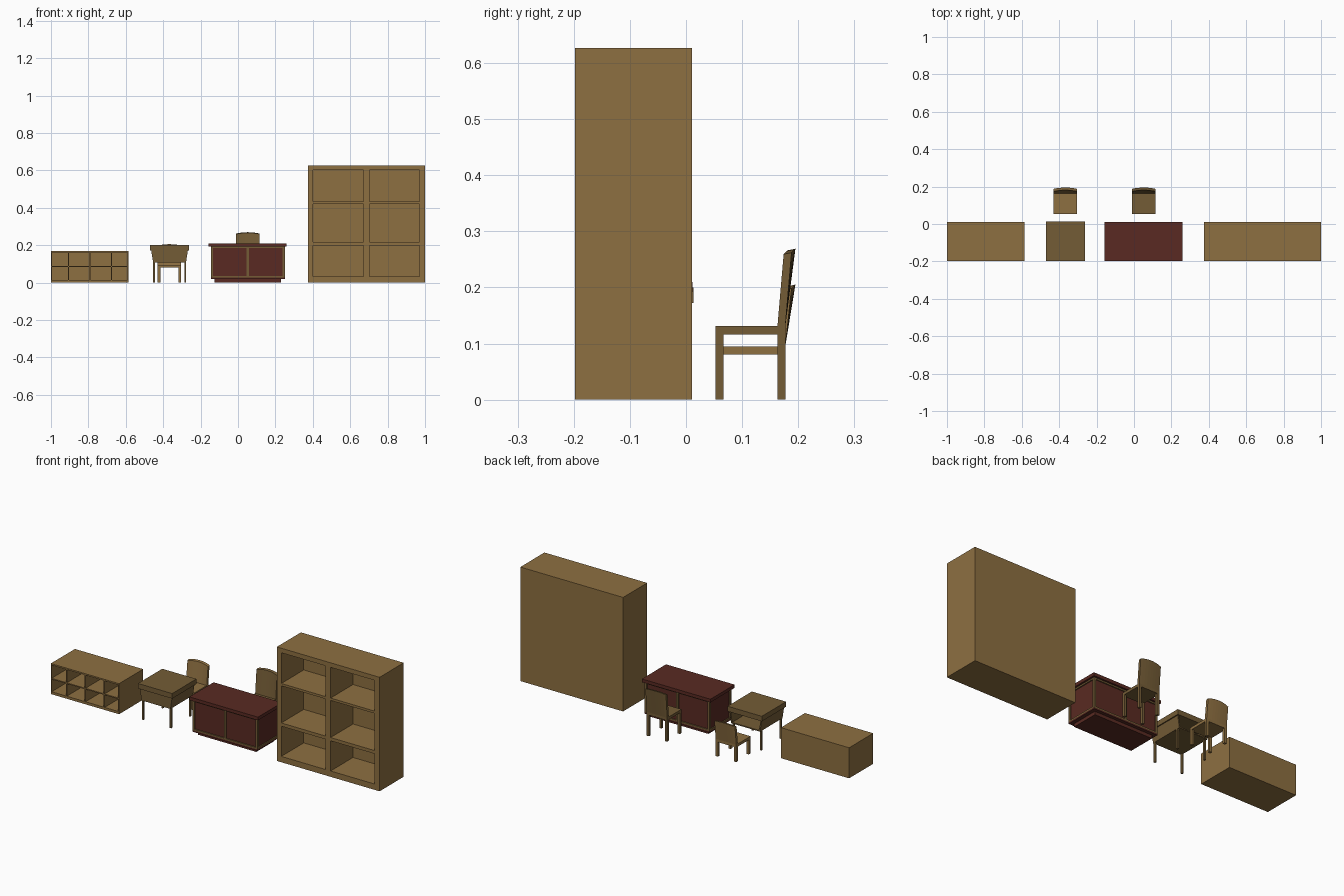
import bpy, bmesh, math

if "Cube" in bpy.data.objects:
    bpy.data.objects.remove(bpy.data.objects["Cube"])

def mat(name, c):
    m = bpy.data.materials.new(name)
    m.diffuse_color = (*c, 1)
    m.use_nodes = True
    m.node_tree.nodes["Principled BSDF"].inputs["Base Color"].default_value = m.diffuse_color
    return m

OAK = mat("oak", (0.27, 0.16, 0.053))
WALNUT = mat("walnut", (0.175, 0.108, 0.037))
RED = mat("mahogany", (0.10, 0.023, 0.016))

def finish(name, bm, m):
    bmesh.ops.recalc_face_normals(bm, faces=bm.faces)
    me = bpy.data.meshes.new(name)
    bm.to_mesh(me)
    bm.free()
    me.materials.append(m)
    ob = bpy.data.objects.new(name, me)
    bpy.context.collection.objects.link(ob)
    return ob

def box(name, x, y, z, m, taper=0.0):
    """Box from (min, max) ranges; taper pulls the bottom corners inward in x."""
    bm = bmesh.new()
    bmesh.ops.create_cube(bm, size=1)
    for v in bm.verts:
        i, j, k = (c > 0 for c in v.co)
        v.co = (x[i] + (0 if k else taper * (-1 if i else 1)), y[j], z[k])
    return finish(name, bm, m)

def cabinet(name, xs, zs, y0, y1, depth, m):
    """Solid carcass whose odd grid cells are pushed in as open compartments."""
    bm = bmesh.new()
    g = [[bm.verts.new((x, y0, z)) for z in zs] for x in xs]
    cells = []
    for i in range(len(xs) - 1):
        for j in range(len(zs) - 1):
            f = bm.faces.new((g[i][j], g[i + 1][j], g[i + 1][j + 1], g[i][j + 1]))
            if i % 2 and j % 2:
                cells.append(f)
    rim = [e for e in bm.edges if e.is_boundary]
    for f in cells:
        ring = list(f.verts)
        back = [bm.verts.new((v.co.x, y0 + depth, v.co.z)) for v in ring]
        bm.faces.remove(f)
        bm.faces.new(back)
        for k in range(4):
            n = (k + 1) % 4
            bm.faces.new((ring[k], ring[n], back[n], back[k]))
    out = bmesh.ops.extrude_edge_only(bm, edges=rim)["geom"]
    for v in out:
        if isinstance(v, bmesh.types.BMVert):
            v.co.y = y1
    bmesh.ops.holes_fill(bm, edges=[e for e in bm.edges if e.is_boundary], sides=0)
    return finish(name, bm, m)

def chair(prefix, cx, seat_z, top_z, m):
    hw, leg, t = 0.0625, 0.014, 0.015
    box(prefix + "_seat", (cx - hw, cx + hw), (0.053, 0.177), (seat_z - t, seat_z), m)
    for s in (-1, 1):
        x = sorted((cx + s * hw, cx + s * (hw - leg)))
        for part, y in (("front", 0.053), ("back", 0.163)):
            side = "left" if s < 0 else "right"
            box(f"{prefix}_{part}_leg_{side}", x, (y, y + leg), (0, seat_z - t), m)
    # leaning backrest that bows backward toward the top
    bm = bmesh.new()
    n, rows = 8, []
    for i in range(n + 1):
        u = 2 * i / n - 1
        x, bow = cx + u * hw, 1 - u * u
        yt, zt = 0.174 + 0.007 * bow, top_z - 0.007 + 0.007 * bow
        rows.append([bm.verts.new(p) for p in (
            (x, 0.163, seat_z), (x, 0.177, seat_z),
            (x, yt + leg, zt), (x, yt, zt - 0.003))])
    for a, b in zip(rows, rows[1:]):
        for k in range(4):
            bm.faces.new((a[k], a[(k + 1) % 4], b[(k + 1) % 4], b[k]))
    bm.faces.new(rows[0])
    bm.faces.new(rows[-1])
    finish(prefix + "_backrest", bm, m)

# Bookcase, two columns by three rows
cabinet("bookcase", (0.375, 0.402, 0.67, 0.702, 0.97, 1.0),
        (0, 0.032, 0.198, 0.216, 0.42, 0.433, 0.602, 0.627), -0.198, 0.011, 0.195, OAK)

# Low cubby unit, four columns by two rows
cabinet("cubby_unit", (-1, -0.995, -0.909, -0.903, -0.795, -0.789, -0.679, -0.673, -0.59, -0.585),
        (0, 0.014, 0.082, 0.088, 0.16, 0.168), -0.198, 0.011, 0.195, OAK)

# Pupil desk: lid, tapered book tray open toward the chair, thin legs
L, R = -0.47, -0.262
box("pupil_desk_top", (L, R), (-0.198, 0.013), (0.172, 0.2), WALNUT)
box("tray_front", (L + 0.006, R - 0.006), (-0.19, -0.182), (0.108, 0.172), WALNUT, 0.01)
box("tray_floor", (L + 0.016, R - 0.016), (-0.19, 0.005), (0.108, 0.114), WALNUT)
for s, x in ((1, L + 0.006), (-1, R - 0.006)):
    side = box("tray_side", (min(x, x + s * 0.007), max(x, x + s * 0.007)),
               (-0.19, 0.005), (0.108, 0.172), WALNUT)
    for v in side.data.vertices:
        if v.co.z < 0.12:
            v.co.x += s * 0.01
    for y in (-0.18, -0.012):
        lx = x + s * 0.014
        box("pupil_desk_leg", (lx - 0.005, lx + 0.005), (y - 0.005, y + 0.005), (0, 0.11), WALNUT)

# Teacher desk: top, body, plinth and light framing strips
X, Y, Z = (-0.145, 0.25), (-0.188, 0.002), (0.02, 0.192)
box("teacher_desk_top", (-0.157, 0.26), (-0.198, 0.012), (0.192, 0.21), RED)
box("teacher_desk_body", (X[0] + 0.006, X[1] - 0.006), (Y[0] + 0.006, Y[1] - 0.006), Z, RED)
box("teacher_desk_skirt", (X[0], X[1]), Y, (0.018, 0.026), RED)
box("teacher_desk_plinth", (-0.125, 0.23), (-0.17, -0.016), (0, 0.02), RED)
w, mid = 0.012, sum(X) / 2
for y in ((Y[0], Y[0] + w), (Y[1] - w, Y[1])):
    for x in (X[0], mid - w / 2, X[1] - w):
        box("frame_post", (x, x + w), y, (0.026, 0.192), WALNUT)
    for z in (0.026, 0.184):
        box("frame_rail", (X[0] + w, X[1] - w), y, (z, z + 0.008), WALNUT)
for x in (X[0], X[1] - w):
    for z in (0.026, 0.184):
        box("frame_side_rail", (x, x + w), (Y[0] + w, Y[1] - w), (z, z + 0.008), WALNUT)

# Chairs
chair("pupil_chair", -0.367, 0.095, 0.205, OAK)
chair("teacher_chair", 0.053, 0.131, 0.269, WALNUT)
